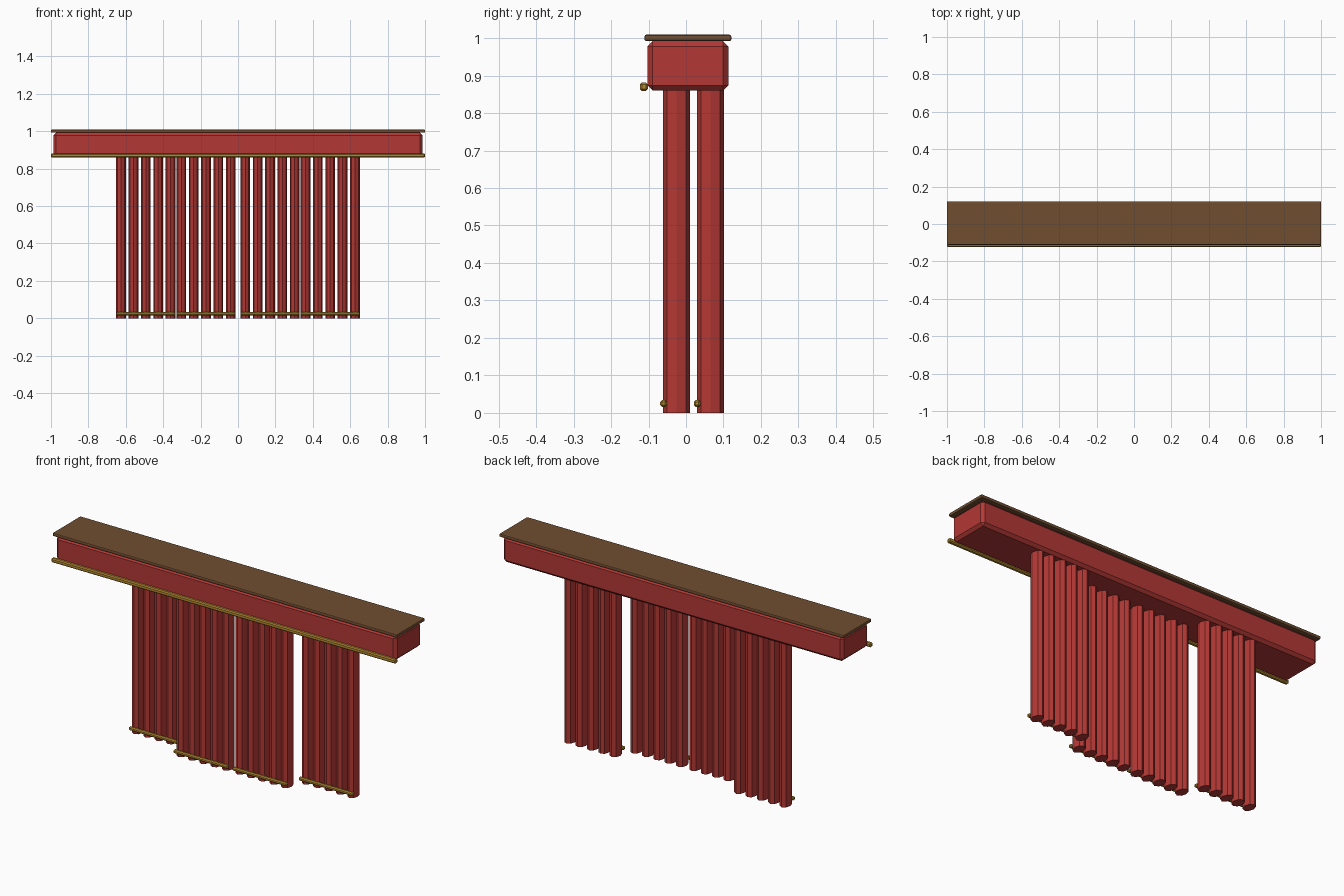
import bpy, bmesh
from mathutils import Matrix, Vector

if "Cube" in bpy.data.objects:
    bpy.data.objects.remove(bpy.data.objects["Cube"])


def material(name, color):
    m = bpy.data.materials.new(name)
    m.diffuse_color = (*color, 1)
    m.use_nodes = True
    m.node_tree.nodes["Principled BSDF"].inputs["Base Color"].default_value = m.diffuse_color
    return m


RED = material("red_cloth", (0.45, 0.04, 0.035))
WOOD = material("brown_wood", (0.16, 0.075, 0.03))
GOLD = material("gold_trim", (0.45, 0.25, 0.03))


def finish(bm, name, mat):
    bmesh.ops.recalc_face_normals(bm, faces=bm.faces)
    me = bpy.data.meshes.new(name)
    bm.to_mesh(me)
    bm.free()
    me.materials.append(mat)
    ob = bpy.data.objects.new(name, me)
    bpy.context.collection.objects.link(ob)
    return ob


def box(name, lo, hi, bevel, mat, segments=1):
    lo, hi = Vector(lo), Vector(hi)
    bm = bmesh.new()
    bmesh.ops.create_cube(bm, size=1, matrix=Matrix.Translation((lo + hi) / 2)
                          @ Matrix.Diagonal((*(hi - lo), 1)))
    bmesh.ops.bevel(bm, geom=bm.edges[:], offset=bevel, segments=segments,
                    profile=0.5, affect='EDGES')
    return finish(bm, name, mat)


def curtain(name, centres, y):
    # row of eight-sided pleats, deeper than wide
    bm = bmesh.new()
    top = 0.875
    for x in centres:
        bmesh.ops.create_cone(
            bm, cap_ends=True, segments=8, radius1=1, radius2=1, depth=1,
            matrix=Matrix.Translation((x, y, top / 2))
            @ Matrix.Diagonal((0.026, 0.036, top, 1)))
    finish(bm, name, RED)
    # gold hem along the front of the pleats
    box(name + "_hem", (min(centres) - 0.026, y - 0.044, 0.016),
        (max(centres) + 0.026, y - 0.026, 0.034), 0.005, GOLD)


# Pelmet box, top board and front trim
box("pelmet", (-0.987, -0.103, 0.86), (0.987, 0.113, 0.992), 0.014, RED)
box("top_board", (-1, -0.111, 0.992), (1, 0.121, 1.009), 0.005, WOOD, 2)
box("pelmet_trim", (-1, -0.123, 0.859), (1, -0.102, 0.881), 0.005, GOLD)

# Inner curtains hang in front, outer curtains behind
for side, s in (("left", -1), ("right", 1)):
    curtain("inner_curtain_" + side, [s * (0.039 + 0.066 * i) for i in range(5)], -0.025)
    curtain("outer_curtain_" + side, [s * (0.361 + 0.066 * i) for i in range(5)], 0.065)
